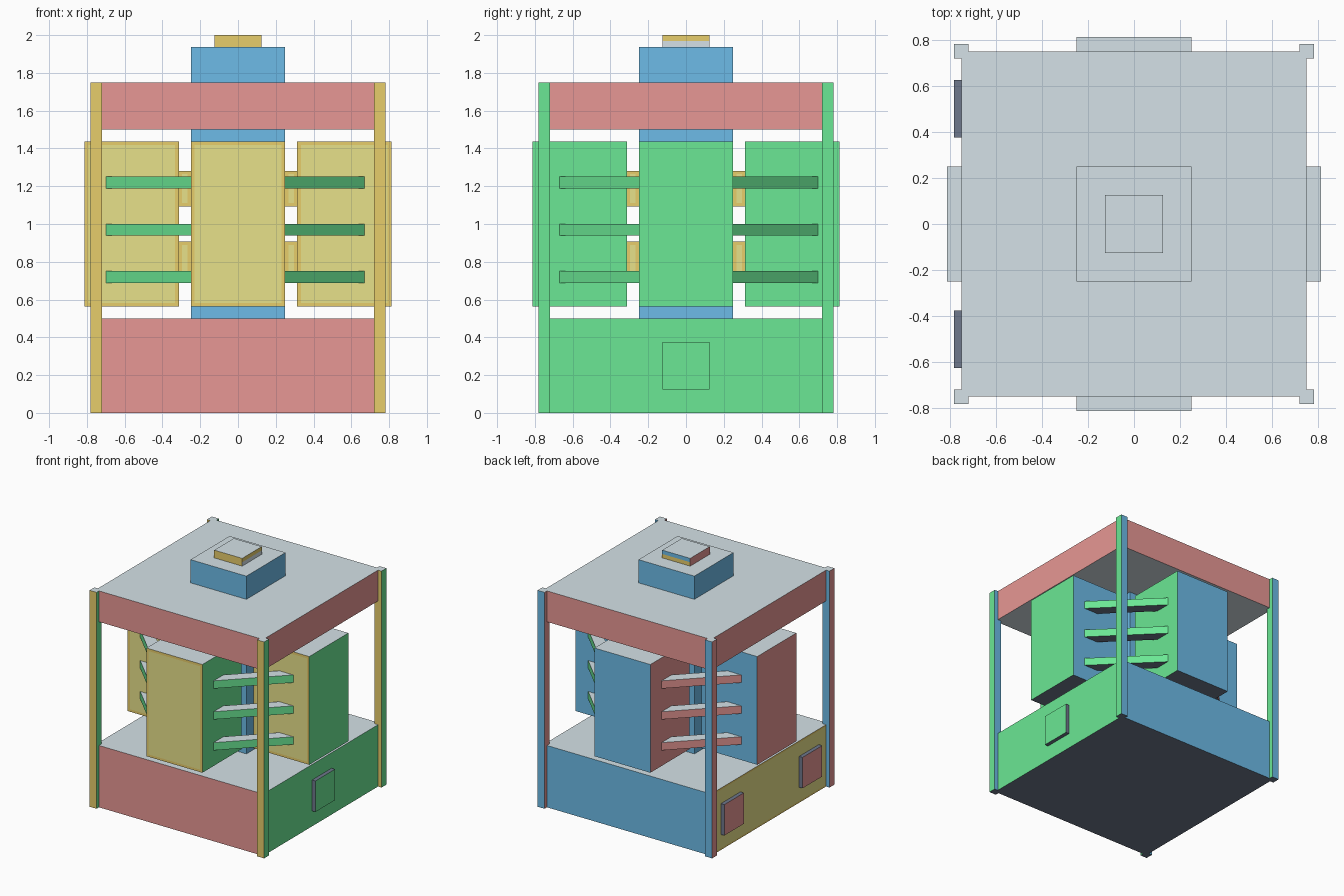
import bpy, bmesh, math
from mathutils import Matrix, Vector

if "Cube" in bpy.data.objects:
    bpy.data.objects.remove(bpy.data.objects["Cube"])


def material(name, hexcode):
    m = bpy.data.materials.new(name)
    def lin(c):
        return c / 12.92 if c <= 0.04045 else ((c + 0.055) / 1.055) ** 2.4
    m.diffuse_color = [lin(int(hexcode[i:i + 2], 16) / 255) for i in (0, 2, 4)] + [1]
    m.use_nodes = True
    m.node_tree.nodes["Principled BSDF"].inputs["Base Color"].default_value = m.diffuse_color
    return m


NAMES = ["pale_grey", "dark_slate", "green", "red", "blue", "yellow", "gold"]
HEX = ["E6F4FA", "6E788C", "75FCA2", "FFA7A4", "79CFFF", "FFF899", "F9DD74"]
MATS = [material(n, h) for n, h in zip(NAMES, HEX)]
DIRS = {"up": (0, 0, 1), "down": (0, 0, -1), "right": (1, 0, 0),
        "left": (-1, 0, 0), "back": (0, 1, 0), "front": (0, -1, 0)}
BY_SIDE = dict(up="pale_grey", down="dark_slate", right="green",
               left="red", back="blue", front="gold")


def sides(colour, **other):
    """All four walls one colour, with exceptions."""
    return dict(BY_SIDE, right=colour, left=colour, back=colour, front=colour, **{}) | other


def box(name, centre, size, colours=BY_SIDE, frame=0, turn=0):
    """Box coloured by face direction; yellow faces get a gold inset frame."""
    bm = bmesh.new()
    bmesh.ops.create_cube(bm, size=1, matrix=Matrix.Diagonal((*size, 1)))
    bm.normal_update()
    for f in bm.faces:
        side = max(DIRS, key=lambda d: f.normal.dot(Vector(DIRS[d])))
        f.material_index = NAMES.index(colours[side])
    if frame:
        for f in [f for f in bm.faces if f.material_index == 5]:
            ring = bmesh.ops.inset_region(bm, faces=[f], thickness=frame)["faces"]
            for r in ring:
                r.material_index = 6
    bm.transform(Matrix.Translation(centre) @ Matrix.Rotation(turn, 4, "Z"))
    mesh = bpy.data.meshes.new(name)
    bm.to_mesh(mesh)
    bm.free()
    for m in MATS:
        mesh.materials.append(m)
    obj = bpy.data.objects.new(name, mesh)
    bpy.context.collection.objects.link(obj)
    return obj


# Base, roof slab and central column
box("base", (0, 0, 0.25), (1.5, 1.5, 0.5),
    dict(BY_SIDE, front="red", left="yellow"), 0.02)
box("roof_slab", (0, 0, 1.625), (1.5, 1.5, 0.25), sides("red", down="pale_grey"))
box("column", (0, 0, 1.21875), (0.5, 0.5, 1.4375), sides("blue"))

# Cap in two thin layers
box("cap_lower", (0, 0, 1.953), (0.25, 0.25, 0.032),
    dict(BY_SIDE, right="pale_grey", back="gold"))
box("cap_upper", (0, 0, 1.9845), (0.25, 0.25, 0.031), dict(BY_SIDE, right="gold"))

# Corner posts
for sx in (-1, 1):
    for sy in (-1, 1):
        box("corner_post", (0.75 * sx, 0.75 * sy, 0.875), (0.0625, 0.0625, 1.75))

# Four large blocks, each joined to the column by two connectors
for dx, dy in ((0, -1), (1, 0), (0, 1), (-1, 0)):
    box("side_block", (0.5625 * dx, 0.5625 * dy, 1.0), (0.5, 0.5, 0.875),
        dict(BY_SIDE, front="yellow"), 0.028)
    for z in (0.8125, 1.1875):
        size = (0.0635 if dx else 0.1875, 0.0635 if dy else 0.1875, 0.1875)
        box("connector", (0.28125 * dx, 0.28125 * dy, z), size, sides("yellow"), 0.025)

# Diagonal bars between neighbouring blocks: (sign x, sign y, outer face offset)
THICK = 0.09
for sx, sy, c in ((1, -1, 0.92), (1, 1, 0.95), (-1, -1, 0.95), (-1, 1, 0.92)):
    colours = dict(BY_SIDE)
    if (sx, sy) == (-1, 1):
        colours.update(right="red", left="green")
    d = (c / math.sqrt(2) - THICK / 2) / math.sqrt(2)
    for z in (0.72, 0.97, 1.22):
        box("diagonal_bar", (d * sx, d * sy, z), (THICK, 0.68, 0.0625),
            colours, turn=math.atan2(sy, sx))

# Small plates on the base
rim = sides("dark_slate", up="dark_slate")
box("right_plate", (0.765, 0, 0.25), (0.032, 0.25, 0.25), dict(rim, right="green"))
for sy in (-1, 1):
    box("left_plate", (-0.765, 0.5 * sy, 0.25), (0.032, 0.25, 0.25), dict(rim, left="red"))
